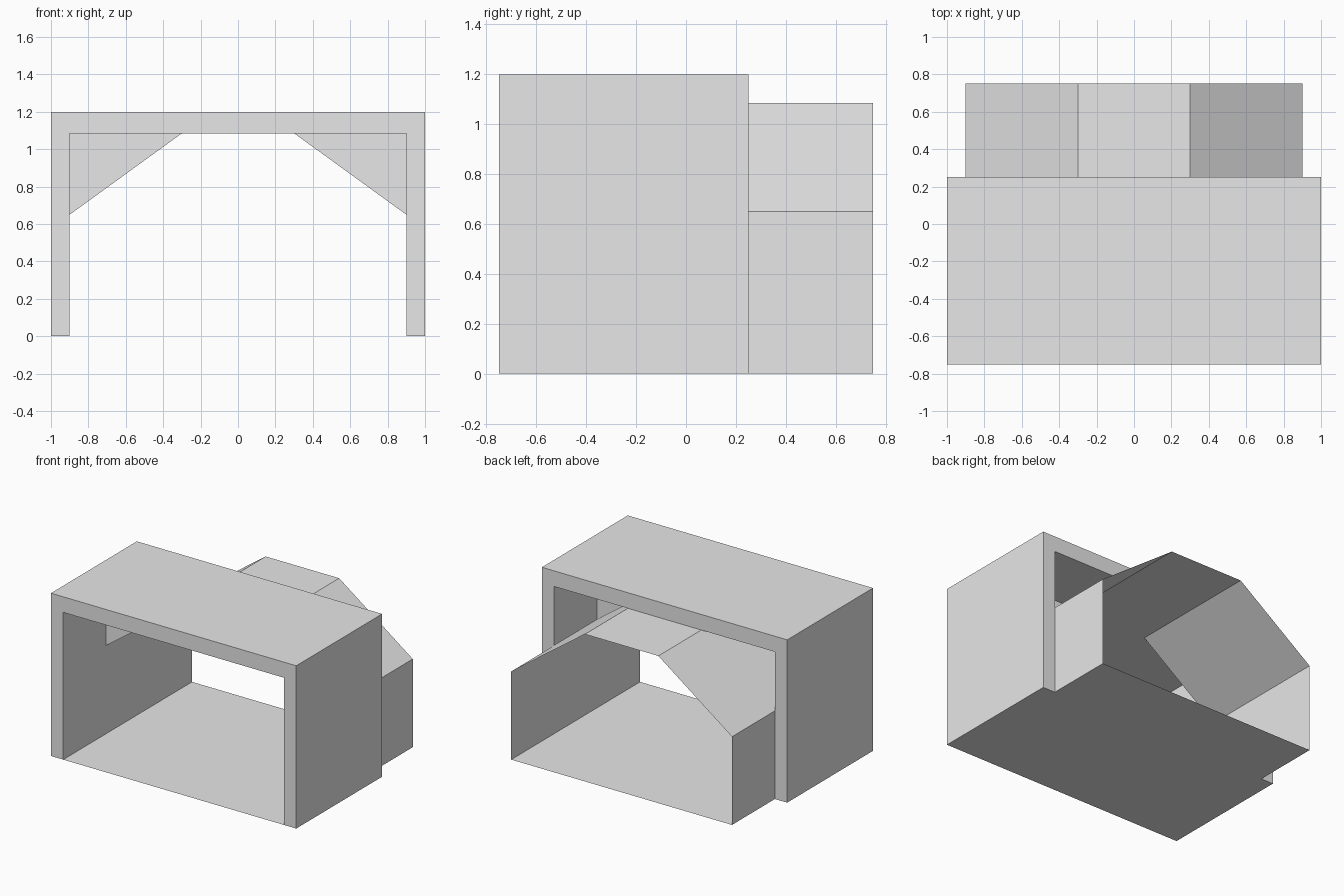
import bpy

old = bpy.data.objects.get("Cube")
if old:
    bpy.data.objects.remove(old, do_unlink=True)

# Single plain grey
GREY = (0.8, 0.8, 0.8, 1.0)
grey = bpy.data.materials.new("light_grey")
grey.use_nodes = True
grey.diffuse_color = GREY
grey.node_tree.nodes["Principled BSDF"].inputs["Base Color"].default_value = GREY

# Shared dimensions
FRONT, PANEL, REAR, END = -0.75, -0.25, 0.25, 0.75
OUT, INN, FLAT = 1.0, 0.9, 0.3
TOP, CEIL, EAVE = 1.2, 1.085, 0.65


def make(name, verts, faces):
    mesh = bpy.data.meshes.new(name)
    mesh.from_pydata(verts, [], faces)
    mesh.materials.append(grey)
    obj = bpy.data.objects.new(name, mesh)
    bpy.context.collection.objects.link(obj)
    return obj


def extrude(name, profile, y0, y1):
    """Solid made from an x-z profile, counter-clockwise seen from the front."""
    n = len(profile)
    verts = [(x, y, z) for y in (y0, y1) for x, z in profile]
    sides = [(i, i + n, (i + 1) % n + n, (i + 1) % n) for i in range(n)]
    return make(name, verts, [tuple(range(n)), tuple(reversed(range(n, 2 * n)))] + sides)


def sheet(name, a, b, y0, y1):
    """Thin sheet swept along y from the x-z line a to b."""
    verts = [(a[0], y0, a[1]), (a[0], y1, a[1]), (b[0], y1, b[1]), (b[0], y0, b[1])]
    return make(name, verts, [(3, 2, 1, 0)])


# Main portal: two thick walls joined by a thick roof
extrude("portal_frame",
        [(-OUT, 0), (-INN, 0), (-INN, CEIL), (INN, CEIL),
         (INN, 0), (OUT, 0), (OUT, TOP), (-OUT, TOP)], FRONT, REAR)

# Floor sheet through both sections
sheet("floor", (INN, 0), (-INN, 0), FRONT, END)

# Rear hood: flat top, sloping sheets, low walls and corner panels
sheet("hood_top", (FLAT, CEIL), (-FLAT, CEIL), REAR, END)
for side, s in (("left", 1), ("right", -1)):
    eave, ridge = (s * INN, EAVE), (s * FLAT, CEIL)
    ends = (eave, ridge) if s > 0 else (ridge, eave)
    sheet(side + "_hood_slope", *ends, PANEL, END)
    foot = (s * INN, 0)
    ends = (foot, eave) if s > 0 else (eave, foot)
    sheet(side + "_hood_wall", *ends, REAR, END)
    corner = [(s * INN, PANEL, EAVE), (s * INN, PANEL, CEIL), (s * FLAT, PANEL, CEIL)]
    make(side + "_corner_panel", corner, [(0, 1, 2) if s > 0 else (2, 1, 0)])
